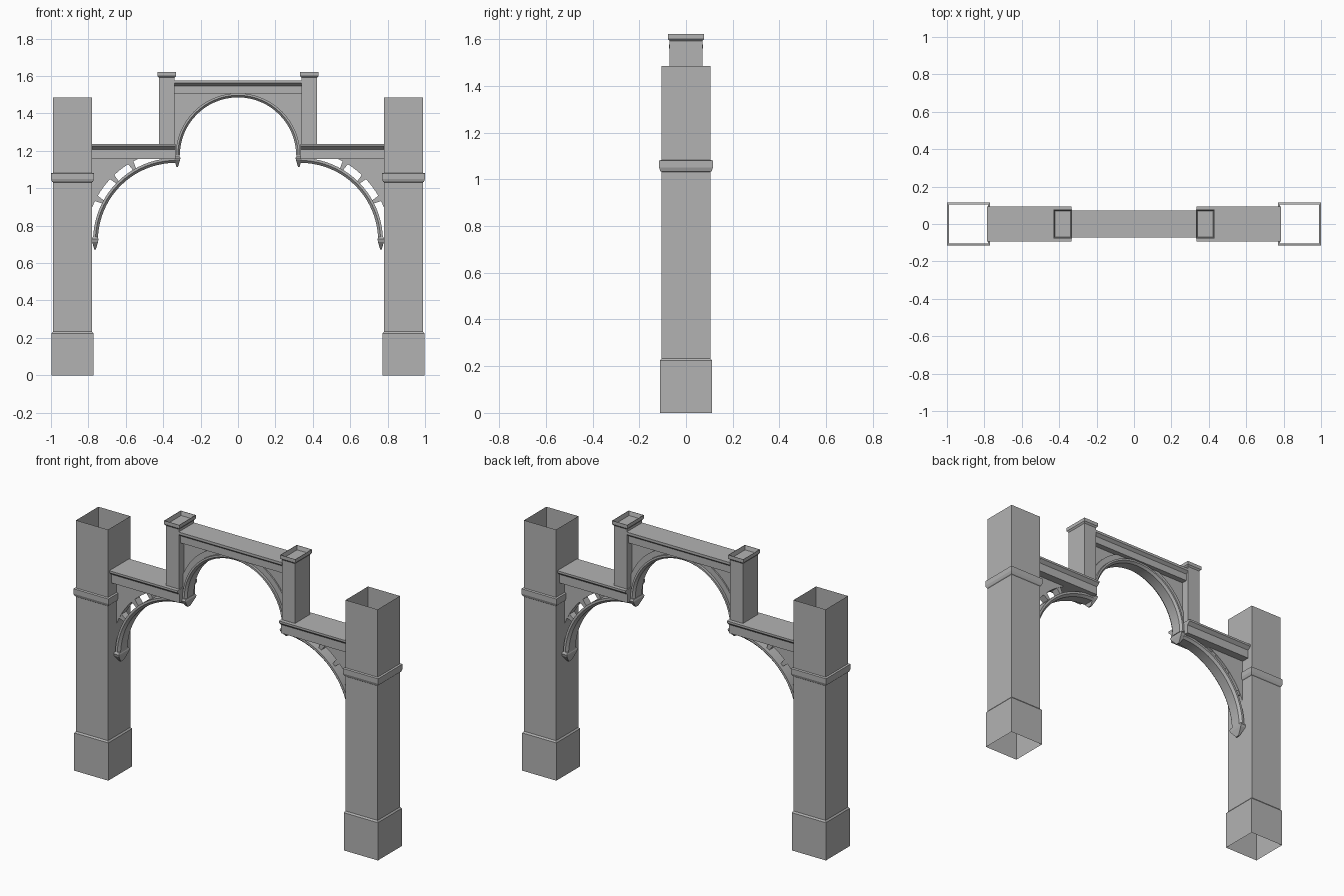
import bpy, bmesh
from math import sin, cos, acos, asin, pi, radians

cube = bpy.data.objects.get("Cube")
if cube:
    bpy.data.objects.remove(cube, do_unlink=True)

stone = bpy.data.materials.new("grey stone")
stone.use_nodes = True
grey = (0.45, 0.45, 0.45, 1)
stone.diffuse_color = grey
stone.node_tree.nodes["Principled BSDF"].inputs["Base Color"].default_value = grey


def loft(name, rings, caps=(True, True), mirror=True, smooth=False):
    """Join a row of equal closed rings; mirrored parts are made on +x."""
    bm = bmesh.new()
    rows = [[bm.verts.new(p) for p in ring] for ring in rings]
    n = len(rows[0])
    for a, b in zip(rows, rows[1:]):
        for i in range(n):
            j = (i + 1) % n
            bm.faces.new((a[i], a[j], b[j], b[i]))
    if caps[0]:
        bm.faces.new(rows[0][::-1])
    if caps[1]:
        bm.faces.new(rows[-1])
    bmesh.ops.recalc_face_normals(bm, faces=bm.faces)
    mesh = bpy.data.meshes.new(name)
    bm.to_mesh(mesh)
    bm.free()
    mesh.materials.append(stone)
    ob = bpy.data.objects.new(name, mesh)
    bpy.context.collection.objects.link(ob)
    if mirror:
        ob.modifiers.new("Mirror", 'MIRROR')
    if smooth:
        bpy.ops.object.select_all(action='DESELECT')
        ob.select_set(True)
        bpy.context.view_layer.objects.active = ob
        bpy.ops.object.shade_smooth_by_angle(angle=radians(30))
    return ob


def rect(x, hx, hy, z):
    return [(x - hx, -hy, z), (x + hx, -hy, z), (x + hx, hy, z), (x - hx, hy, z)]


def prism(name, outline, half, **kw):
    """Outline in the x-z plane, given depth along y."""
    return loft(name, [[(x, y, z) for x, z in outline] for y in (-half, half)], **kw)


def beam(name, profile, x0, x1, **kw):
    """Profile of (half depth, height) extruded along x."""
    section = profile + [(-y, z) for y, z in reversed(profile)]
    return loft(name, [[(x, y, z) for y, z in section] for x in (x0, x1)], **kw)


def arc(c, r, a0, a1, n):
    angles = [a0 + (a1 - a0) * i / n for i in range(n + 1)]
    return [(c[0] + r * cos(a), c[1] + r * sin(a)) for a in angles]


def rib(name, c, section, a1, n, **kw):
    """Sweep a (radius, depth) section around a centre."""
    rings = []
    for i in range(n + 1):
        a = a1 * i / n
        rings.append([(c[0] + r * cos(a), y, c[1] + r * sin(a)) for r, y in section])
    return loft(name, rings, smooth=True, **kw)


def arch_section(r0, r1, half):
    mid = (r0 + r1) / 2
    return [(r1, -half), (r1, half), (mid, half), (r0, half * 0.7),
            (r0, -half * 0.7), (mid, -half)]


# Hollow pillars with plinth and moulded band
pillar = [(0.112, 0), (0.112, 0.224), (0.105, 0.233), (0.105, 1.032), (0.11, 1.036),
          (0.115, 1.05), (0.115, 1.08), (0.105, 1.083), (0.105, 1.485)]
loft("pillar", [rect(0.885, h, h, z) for h, z in pillar], caps=(False, False))

# Upper posts with a tray-shaped capital
post = [(0, 1.23), (0, 1.592), (0.008, 1.601), (0.008, 1.622), (0.006, 1.622), (0, 1.598)]
loft("upper_post", [rect(0.381, 0.042 + d, 0.07 + d, z) for d, z in post])

# Beams with a projecting cap
beam("side_beam", [(0.093, 1.237), (0.093, 1.225), (0.073, 1.208), (0.073, 1.157)], 0.333, 0.785)
beam("top_beam", [(0.073, 1.577), (0.073, 1.562), (0.056, 1.548), (0.056, 1.506)],
     -0.34, 0.34, mirror=False)

# Central arch, its backing band and corner panels
mid = (0, 1.175)
rib("central_arch", mid, arch_section(0.311, 0.333, 0.045), pi, 32, mirror=False)
rib("central_arch_band", mid, [(0.33, -0.03), (0.33, 0.03), (0.366, 0.03), (0.366, -0.03)],
    pi, 32, mirror=False)
corner = arc(mid, 0.364, acos(0.342 / 0.364), asin(0.335 / 0.364), 12)
prism("central_spandrel", corner + [(0.342, 1.51)], 0.022)

# Side quarter arches and corner panels
side = (0.333, 0.72)
rib("side_arch", side, arch_section(0.416, 0.442, 0.045), pi / 2, 20)
corner = arc(side, 0.481, acos(0.449 / 0.481), asin(0.44 / 0.481), 12)
prism("side_spandrel", corner + [(0.782, 1.16)], 0.025)

# Short braces bridging the open gap
for i, angle in enumerate((28, 45, 60)):
    a = radians(angle)
    inner = arc(side, 0.436, a - 0.02, a + 0.02, 1)
    outer = arc(side, 0.486, a + 0.034, a - 0.034, 1)
    prism("brace_%d" % (i + 1), inner + outer, 0.022)

# Pointed pendants under the arch ends
for name, x, z in (("side_pendant", 0.764, 0.74), ("central_pendant", 0.325, 1.172)):
    steps = [(0.013, 0.045, 0), (0.018, 0.051, -0.012), (0.016, 0.047, -0.026),
             (0.004, 0.012, -0.068)] if x > 0.5 else \
            [(0.013, 0.045, 0), (0.017, 0.051, -0.01), (0.015, 0.045, -0.022),
             (0.004, 0.012, -0.058)]
    loft(name, [rect(x, hx, hy, z + d) for hx, hy, d in steps])
